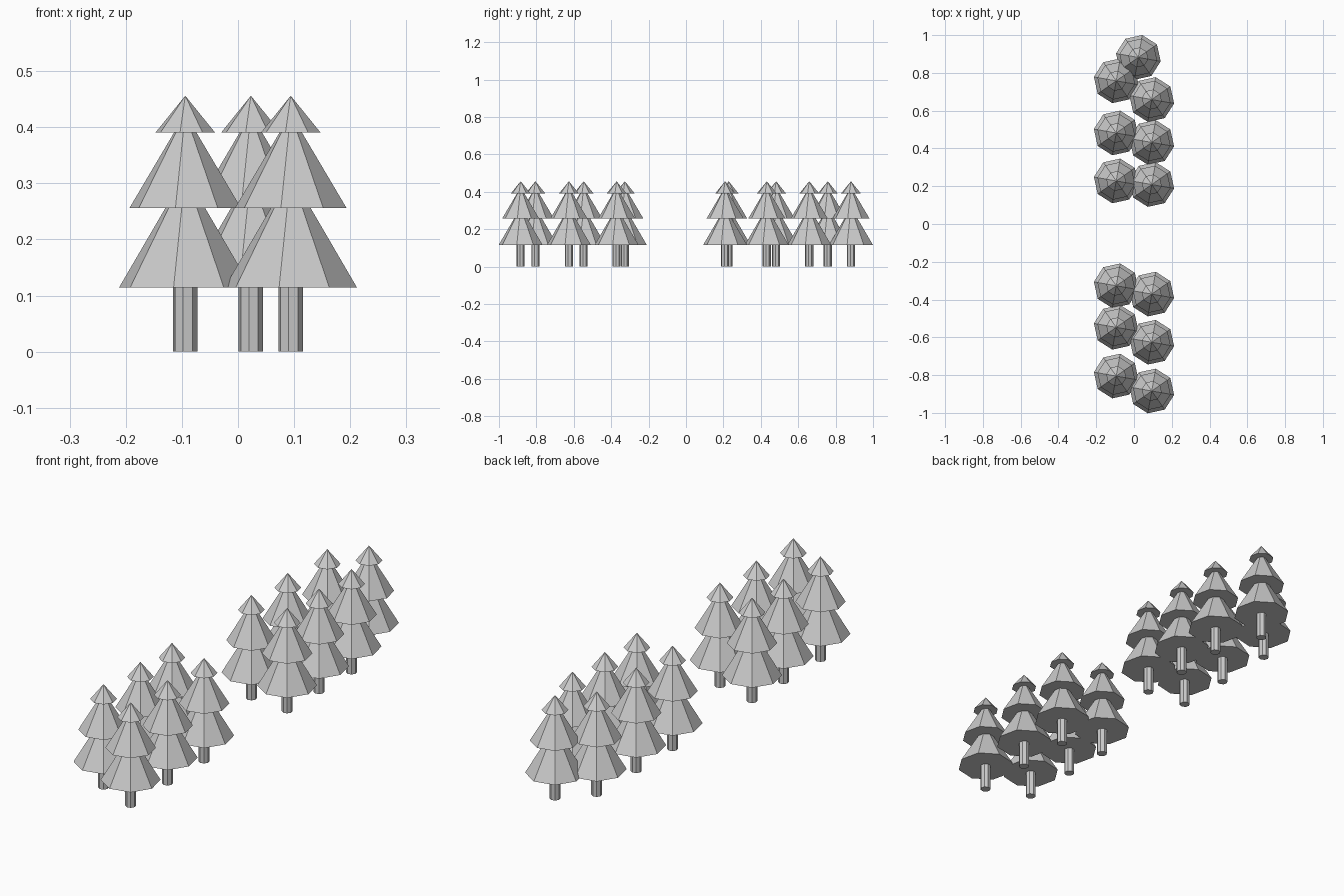
import bpy, bmesh, math

if "Cube" in bpy.data.objects:
    bpy.data.objects.remove(bpy.data.objects["Cube"])

SIDES = 8
TURN = math.radians(-10)


def lathe(name, profile):
    """Flat-faced turned mesh from (radius, z) pairs; radius 0 makes a tip."""
    bm = bmesh.new()
    rings = []
    for r, z in profile:
        if r == 0:
            rings.append([bm.verts.new((0, 0, z))] * SIDES)
        else:
            rings.append([bm.verts.new((r * math.cos(TURN + math.tau * i / SIDES),
                                        r * math.sin(TURN + math.tau * i / SIDES), z))
                          for i in range(SIDES)])
    for a, b in zip(rings, rings[1:]):
        for i in range(SIDES):
            j = (i + 1) % SIDES
            bm.faces.new(list(dict.fromkeys((a[i], a[j], b[j], b[i]))))
    # close the open ends
    if profile[0][0]:
        bm.faces.new(rings[0][::-1])
    if profile[-1][0]:
        bm.faces.new(rings[-1])
    bmesh.ops.recalc_face_normals(bm, faces=bm.faces)
    mesh = bpy.data.meshes.new(name)
    bm.to_mesh(mesh)
    bm.free()
    return mesh


# Shared meshes: trunk and three-tier foliage
trunk = lathe("trunk", [(0.022, 0), (0.022, 0.114)])
foliage = lathe("foliage", [(0.12, 0.114), (0.036, 0.256), (0.101, 0.256),
                            (0.02, 0.391), (0.0535, 0.391), (0, 0.456)])

# Two staggered rows, plus one tree at the far end
left_row = [-0.805, -0.547, -0.327, 0.228, 0.482, 0.758]
right_row = [-0.884, -0.626, -0.371, 0.209, 0.432, 0.659]
spots = [(-0.094, y) for y in left_row] + [(0.094, y) for y in right_row] + [(0.023, 0.882)]

for n, (x, y) in enumerate(spots, 1):
    for mesh in (trunk, foliage):
        ob = bpy.data.objects.new(f"tree_{n}_{mesh.name}", mesh)
        ob.location = (x, y, 0)
        bpy.context.collection.objects.link(ob)
